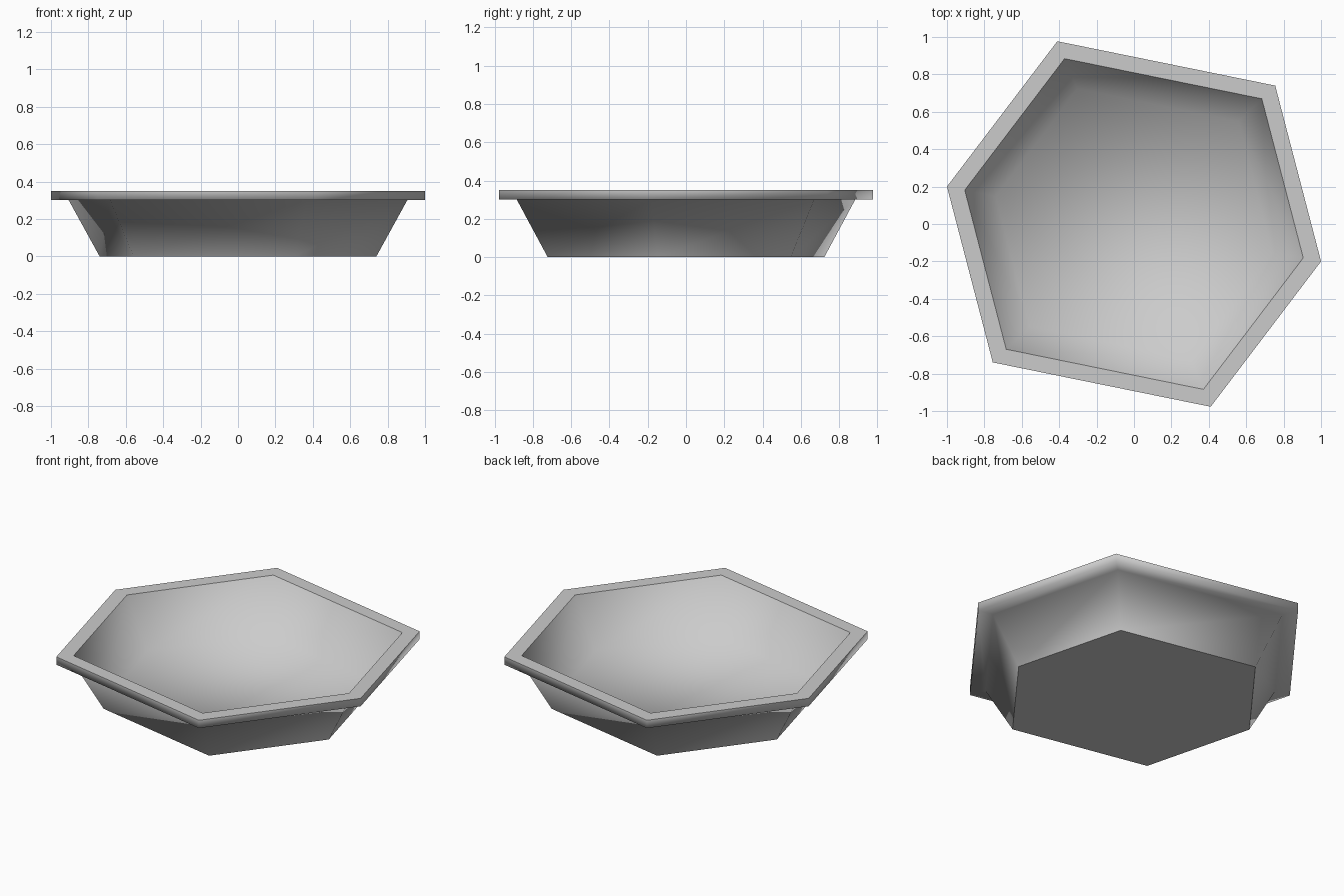
import bpy
import bmesh

cube = bpy.data.objects.get("Cube")
if cube:
    bpy.data.objects.remove(cube, do_unlink=True)

# Plain grey finish
grey = bpy.data.materials.new("light grey")
grey.use_nodes = True
colour = (0.6, 0.6, 0.6, 1)
grey.diffuse_color = colour
grey.node_tree.nodes["Principled BSDF"].inputs["Base Color"].default_value = colour

# Hexagon outline: half the corners, the rest by point symmetry
half = [(1.0, -0.2), (0.755, 0.74), (-0.41, 0.977)]
outline = half + [(-x, -y) for x, y in half]

# Dish section from the underside, over the rim, to the inner floor: (scale, height)
section = [(0.74, 0), (0.905, 0.30), (1.0, 0.30), (1.0, 0.35), (0.905, 0.35), (0.74, 0.05)]
SHARP_RINGS = (0, 3, 4)  # base edge, rim outer edge, rim inner edge

bm = bmesh.new()
rings = [[bm.verts.new((x * s, y * s, z)) for x, y in outline] for s, z in section]
count = len(outline)

# Walls and rim
for low, high in zip(rings, rings[1:]):
    for i in range(count):
        j = (i + 1) % count
        bm.faces.new((low[i], low[j], high[j], high[i]))

# Base and inner floor
bm.faces.new(rings[0][::-1])
bm.faces.new(rings[-1])

# Smooth body with crisp rim and base edges
for face in bm.faces:
    face.smooth = True
for r in SHARP_RINGS:
    for i in range(count):
        bm.edges.get((rings[r][i], rings[r][(i + 1) % count])).smooth = False

bmesh.ops.recalc_face_normals(bm, faces=bm.faces)
mesh = bpy.data.meshes.new("hexagonal_dish")
bm.to_mesh(mesh)
bm.free()
mesh.materials.append(grey)
dish = bpy.data.objects.new("hexagonal_dish", mesh)
bpy.context.collection.objects.link(dish)
